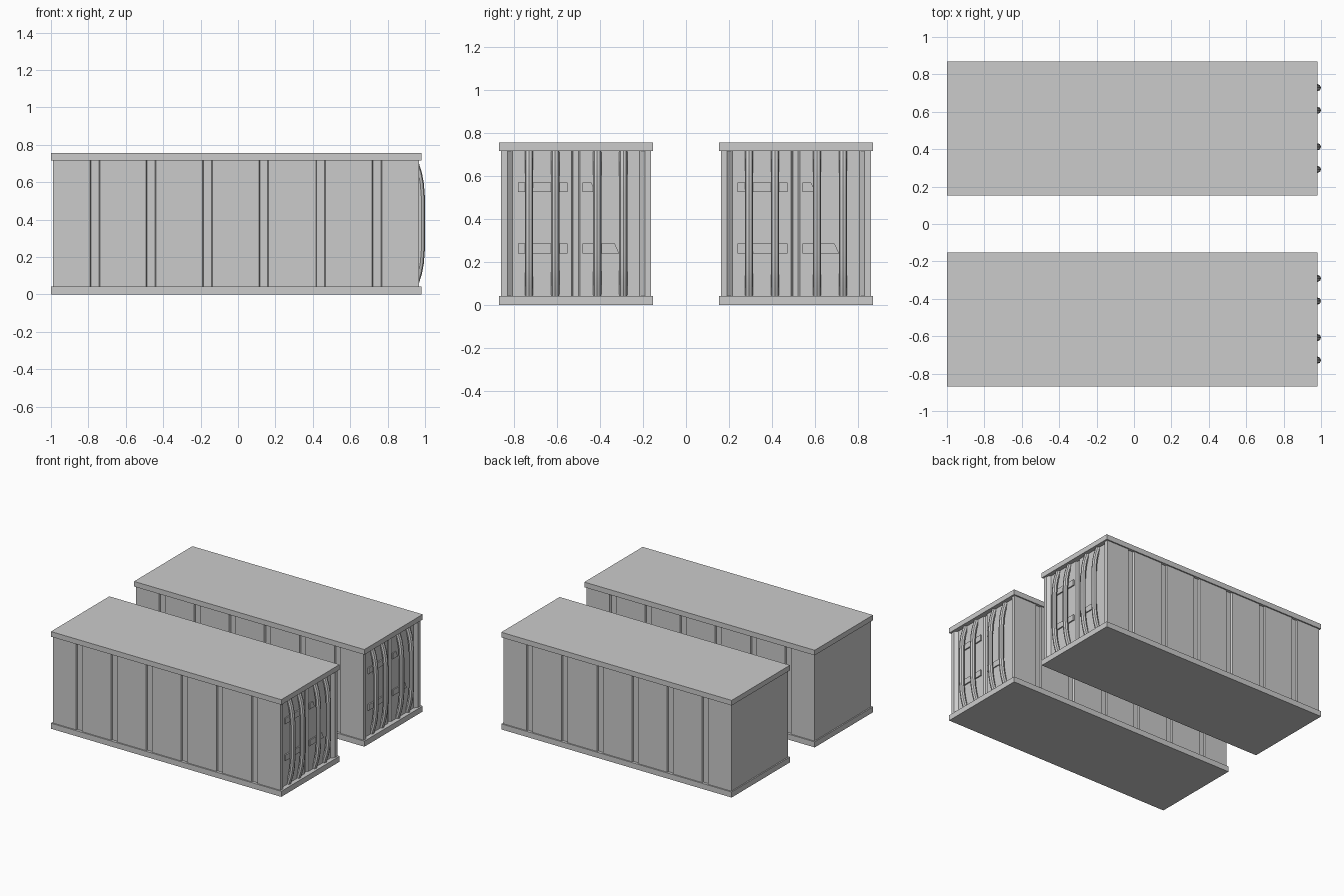
import bpy, bmesh

if "Cube" in bpy.data.objects:
    bpy.data.objects.remove(bpy.data.objects["Cube"])

HALF_W = 0.358      # half width of the rails
WALL = 0.348        # half width of the walls
GROOVES = [-0.765, -0.465, -0.163, 0.138, 0.442, 0.743]
DOOR_X = 0.946


def extrude_profile(name, pts, axis, lo, hi):
    """Extrude a closed 2D outline along x or z between lo and hi."""
    bm = bmesh.new()
    put = (lambda p, h: (p[0], p[1], h)) if axis == 'z' else (lambda p, h: (h, p[0], p[1]))
    face = bm.faces.new([bm.verts.new(put(p, lo)) for p in pts])
    ext = bmesh.ops.extrude_face_region(bm, geom=[face])
    d = (0, 0, hi - lo) if axis == 'z' else (hi - lo, 0, 0)
    bmesh.ops.translate(bm, vec=d, verts=[v for v in ext['geom'] if isinstance(v, bmesh.types.BMVert)])
    bmesh.ops.recalc_face_normals(bm, faces=bm.faces)
    me = bpy.data.meshes.new(name)
    bm.to_mesh(me)
    bm.free()
    ob = bpy.data.objects.new(name, me)
    bpy.context.collection.objects.link(ob)
    return ob


def rect(a0, a1, b0, b1):
    return [(a0, b0), (a1, b0), (a1, b1), (a0, b1)]


def body_outline(cy):
    """Plan of the walls: grooved sides, recessed door end with a centre seam."""
    side = []
    for g in GROOVES:
        for dx, inset in ((-0.026, 0), (-0.021, 0.012), (0.021, 0.012), (0.026, 0)):
            side.append((g + dx, WALL - inset))
    front = [(x, -y) for x, y in side]
    end = [(0.967, -WALL), (0.967, -0.319), (DOOR_X, -0.295),
           (DOOR_X, -0.022), (DOOR_X - 0.012, -0.014),
           (DOOR_X - 0.012, 0.01), (DOOR_X, 0.018),
           (DOOR_X, 0.295), (0.967, 0.319), (0.967, WALL)]
    pts = [(-0.99, -WALL)] + front + end + side[::-1] + [(-0.99, WALL)]
    return [(x, y + cy) for x, y in pts]


def locking_rod(name, y):
    """Round rod bowing outward from the door."""
    cu = bpy.data.curves.new(name, 'CURVE')
    cu.dimensions = '3D'
    cu.bevel_depth = 0.019
    cu.bevel_resolution = 2
    cu.use_fill_caps = True
    half = [(0.944, 0.335), (0.951, 0.31), (0.965, 0.265), (0.975, 0.21), (0.981, 0.13)]
    path = [(x, -z) for x, z in half] + [(x, z) for x, z in half[::-1]]
    sp = cu.splines.new('POLY')
    sp.points.add(len(path) - 1)
    for p, (x, z) in zip(sp.points, path):
        p.co = (x, y, 0.38 + z, 1)
    ob = bpy.data.objects.new(name, cu)
    bpy.context.collection.objects.link(ob)
    bpy.ops.object.select_all(action='DESELECT')
    ob.select_set(True)
    bpy.context.view_layer.objects.active = ob
    bpy.ops.object.convert(target='MESH')
    bpy.ops.object.shade_smooth_by_angle()


for tag, cy in (("front", -0.51), ("back", 0.51)):
    # Walls, floor slab and roof slab
    extrude_profile(f"{tag}_container_walls", body_outline(cy), 'z', 0.03, 0.73)
    plan = rect(-1.0, 0.98, cy - HALF_W, cy + HALF_W)
    extrude_profile(f"{tag}_floor_slab", plan, 'z', 0.0, 0.043)
    extrude_profile(f"{tag}_roof_slab", plan, 'z', 0.715, 0.755)
    # Door locking rods
    for i, dy in enumerate((-0.218, -0.097, 0.098, 0.219)):
        locking_rod(f"{tag}_locking_rod_{i + 1}", cy + dy)
    # Horizontal handle bars on the two doors
    for level, z0 in (("lower", 0.24), ("upper", 0.525)):
        z1 = z0 + 0.045
        extrude_profile(f"{tag}_{level}_left_handle",
                        rect(cy - 0.27, cy - 0.04, z0, z1), 'x', DOOR_X - 0.01, DOOR_X + 0.01)
        b = cy + (0.2 if level == "lower" else 0.09)
        right = [(cy + 0.03, z0), (b, z0), (b - 0.02, z1), (cy + 0.03, z1)]
        extrude_profile(f"{tag}_{level}_right_handle", right, 'x', DOOR_X - 0.01, DOOR_X + 0.008)
